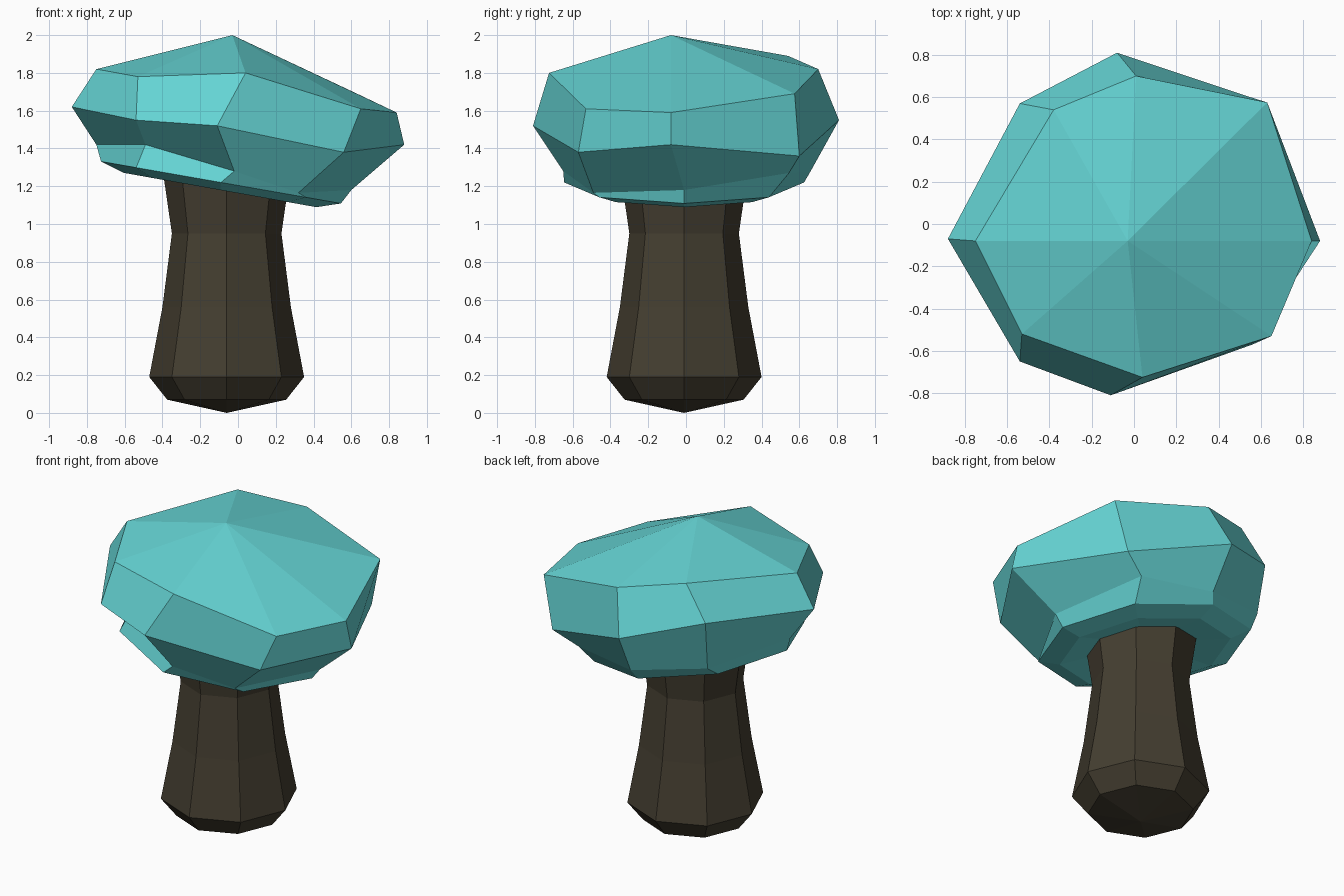
import bpy, math
from mathutils import Vector

if "Cube" in bpy.data.objects:
    bpy.data.objects.remove(bpy.data.objects["Cube"])

N = 8  # sides of both parts


def material(name, color):
    m = bpy.data.materials.new(name)
    m.diffuse_color = (*color, 1)
    m.use_nodes = True
    m.node_tree.nodes["Principled BSDF"].inputs["Base Color"].default_value = m.diffuse_color
    return m


def ring(cx, cy, z, r, slope=0.0):
    """Octagon, optionally tilted so z falls along +x."""
    pts = []
    for i in range(N):
        a = 2 * math.pi * i / N
        dx = r * math.cos(a)
        pts.append((cx + dx, cy + r * math.sin(a), z - slope * dx))
    return pts


def loft(name, start, rings, end, mat):
    """Closed flat-shaded skin: point, rings from low to high, point."""
    verts = [start] + [p for r in rings for p in r] + [end]
    last = len(verts) - 1
    faces = []
    for i in range(N):
        j = (i + 1) % N
        faces.append((0, 1 + j, 1 + i))
        for k in range(len(rings) - 1):
            a, b = 1 + k * N, 1 + (k + 1) * N
            faces.append((a + i, a + j, b + j, b + i))
        top = 1 + (len(rings) - 1) * N
        faces.append((top + i, top + j, last))
    mesh = bpy.data.meshes.new(name)
    mesh.from_pydata([Vector(v) for v in verts], [], faces)
    mesh.materials.append(mat)
    obj = bpy.data.objects.new(name, mesh)
    bpy.context.collection.objects.link(obj)
    return obj


# Stem: waisted octagonal column with a pointed foot
stem_profile = [(0.315, 0.07), (0.41, 0.19), (0.34, 0.56), (0.29, 0.95), (0.335, 1.26)]
loft("stem", (-0.06, -0.01, 0.0),
     [ring(-0.06, -0.01, z, r) for r, z in stem_profile],
     (-0.06, -0.01, 1.35), material("dark_bark", (0.058, 0.048, 0.030)))

# Cap: tilted regular rim below, irregular chiselled rings above
inner_rim = ring(-0.095, -0.01, 1.18, 0.51, 0.178)
outer_rim = ring(-0.09, -0.01, 1.22, 0.635, 0.175)
undercut = [(0.60, -0.01, 1.18), (0.40, 0.545, 1.27), (-0.06, 0.66, 1.28), (-0.52, 0.52, 1.36),
            (-0.75, -0.01, 1.42), (-0.49, -0.42, 1.42), (-0.02, -0.65, 1.28), (0.32, -0.49, 1.165)]
widest = [(0.88, -0.08, 1.42), (0.55, 0.60, 1.36), (-0.08, 0.81, 1.55), (-0.54, 0.57, 1.68),
          (-0.88, -0.07, 1.62), (-0.54, -0.65, 1.55), (-0.11, -0.81, 1.52), (0.56, -0.57, 1.38)]
shoulder = [(0.84, -0.08, 1.59), (0.63, 0.575, 1.69), (0.01, 0.70, 1.82), (-0.38, 0.54, 1.89),
            (-0.75, -0.08, 1.82), (-0.53, -0.52, 1.78), (0.04, -0.725, 1.80), (0.65, -0.53, 1.61)]
loft("cap", (-0.09, -0.01, 1.24),
     [inner_rim, outer_rim, undercut, widest, shoulder],
     (-0.03, -0.08, 2.0), material("teal_cap", (0.13, 0.66, 0.66)))
